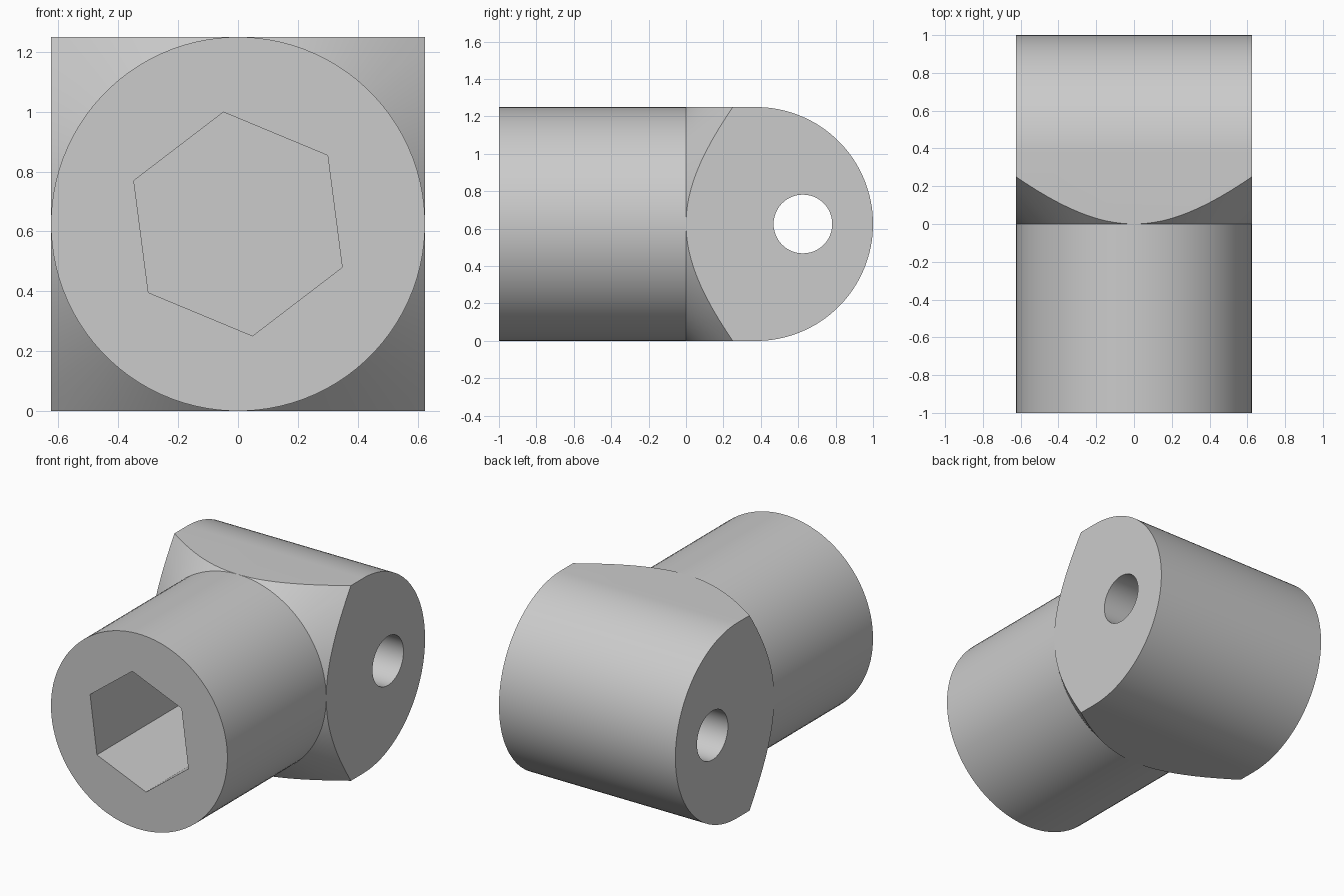
import bpy, bmesh, math
from mathutils import Matrix

if "Cube" in bpy.data.objects:
    bpy.data.objects.remove(bpy.data.objects["Cube"])

R = 0.625        # shaft radius, half the head width, and centre height
SEG = 96

steel = bpy.data.materials.new("light_grey")
steel.use_nodes = True
grey = (0.6, 0.6, 0.6, 1)
steel.diffuse_color = grey
steel.node_tree.nodes["Principled BSDF"].inputs["Base Color"].default_value = grey


def make_object(name, bm):
    bmesh.ops.recalc_face_normals(bm, faces=bm.faces)
    mesh = bpy.data.meshes.new(name)
    bm.to_mesh(mesh)
    bm.free()
    mesh.materials.append(steel)
    obj = bpy.data.objects.new(name, mesh)
    bpy.context.collection.objects.link(obj)
    return obj


def rod_y(name, r1, r2, y1, y2, sides, turn):
    """Cylinder or cone along y, turned about its axis."""
    bm = bmesh.new()
    place = (Matrix.Translation((0, (y1 + y2) / 2, R))
             @ Matrix.Rotation(-math.pi / 2, 4, 'X') @ Matrix.Rotation(turn, 4, 'Z'))
    bmesh.ops.create_cone(bm, cap_ends=True, segments=sides, radius1=r1, radius2=r2,
                          depth=y2 - y1, matrix=place)
    return make_object(name, bm)


def extrude_x(name, profile, half):
    """Prism along x from a list of (y, z) points."""
    bm = bmesh.new()
    face = bm.faces.new([bm.verts.new((-half, y, z)) for y, z in profile])
    new = bmesh.ops.extrude_face_region(bm, geom=[face])["geom"]
    verts = [v for v in new if isinstance(v, bmesh.types.BMVert)]
    bmesh.ops.translate(bm, verts=verts, vec=(2 * half, 0, 0))
    return make_object(name, bm)


def arc(cy, r, start, end, n):
    return [(cy + r * math.cos(start + (end - start) * i / n),
             R + r * math.sin(start + (end - start) * i / n)) for i in range(n + 1)]


def cut(obj, tool, operation):
    mod = obj.modifiers.new(operation.lower(), 'BOOLEAN')
    mod.object = tool
    mod.operation = operation
    mod.solver = 'EXACT'
    bpy.context.view_layer.objects.active = obj
    bpy.ops.object.modifier_apply(modifier=mod.name)
    bpy.data.objects.remove(tool)


# Round shaft with a twisted hexagonal socket in its front end
half_step = math.pi / SEG
shaft = rod_y("shaft", R, R, -1, 0, SEG, half_step)
socket = rod_y("socket_cutter", 0.377, 0.377, -1.2, -0.1, 6, math.radians(-7.4))
cut(shaft, socket, 'DIFFERENCE')

# Head: block with a rounded back, conical front shoulder and a cross hole
head = extrude_x("head", [(-0.1, 2 * R), (-0.1, 0)]
                 + arc(0.375, R, -math.pi / 2, math.pi / 2, 64), R)
slope = (math.sqrt(2) - 1) * R / 0.25
shoulder = rod_y("shoulder_cutter", R, R + 1.1 * slope, 0, 1.1, SEG, half_step)
cut(head, shoulder, 'INTERSECT')
pin_hole = extrude_x("pin_hole_cutter", arc(0.625, 0.157, 0, 2 * math.pi, 48)[:-1], 1)
cut(head, pin_hole, 'DIFFERENCE')

# Smooth the round surfaces, keep edges sharp
for obj in (shaft, head):
    bpy.ops.object.select_all(action='DESELECT')
    obj.select_set(True)
    bpy.context.view_layer.objects.active = obj
    bpy.ops.object.shade_smooth_by_angle(angle=math.radians(25))
